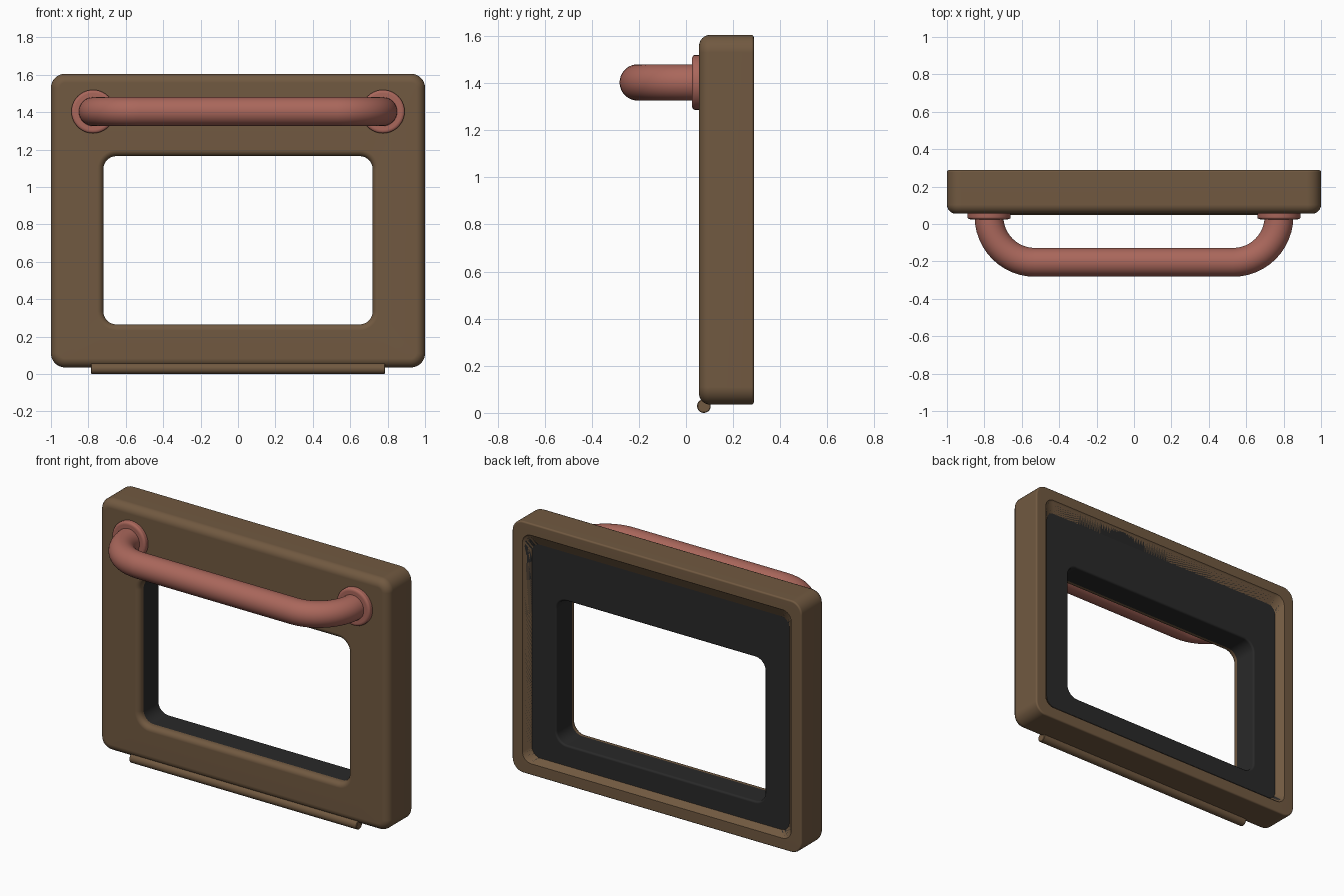
import bpy, bmesh, math
from mathutils import Vector

if "Cube" in bpy.data.objects:
    bpy.data.objects.remove(bpy.data.objects["Cube"])

def material(name, rgb):
    m = bpy.data.materials.new(name)
    m.diffuse_color = (*rgb, 1)
    m.use_nodes = True
    m.node_tree.nodes["Principled BSDF"].inputs["Base Color"].default_value = m.diffuse_color
    return m

BROWN = material("brown_enamel", (0.165, 0.10, 0.052))
RED = material("red_handle", (0.40, 0.135, 0.105))
DARK = material("dark_liner", (0.022, 0.022, 0.022))

def loft(name, loops, mat, ring=False):
    """Skin equal-length point loops; ring joins last to first, else ends are capped."""
    bm = bmesh.new()
    rows = [[bm.verts.new(p) for p in loop] for loop in loops]
    n = len(rows[0])
    pairs = list(zip(rows, rows[1:])) + ([(rows[-1], rows[0])] if ring else [])
    for a, b in pairs:
        for i in range(n):
            j = (i + 1) % n
            bm.faces.new((a[i], a[j], b[j], b[i]))
    if not ring:
        bm.faces.new(rows[0])
        bm.faces.new(rows[-1])
    bmesh.ops.recalc_face_normals(bm, faces=bm.faces)
    me = bpy.data.meshes.new(name)
    bm.to_mesh(me)
    bm.free()
    ob = bpy.data.objects.new(name, me)
    bpy.context.collection.objects.link(ob)
    me.materials.append(mat)
    bpy.ops.object.select_all(action='DESELECT')
    ob.select_set(True)
    bpy.context.view_layer.objects.active = ob
    bpy.ops.object.shade_smooth_by_angle(angle=math.radians(35))
    wn = ob.modifiers.new("even_shading", 'WEIGHTED_NORMAL')
    wn.keep_sharp = True
    return ob

def rounded_rect(hx, z0, z1, r, y, seg=8):
    pts = []
    for k, (cx, cz) in enumerate([(hx - r, z1 - r), (r - hx, z1 - r), (r - hx, z0 + r), (hx - r, z0 + r)]):
        for s in range(seg + 1):
            t = math.radians(90 * (k + s / seg))
            pts.append((cx + r * math.cos(t), y, cz + r * math.sin(t)))
    return pts

def outer(inset, y, r=None):
    return rounded_rect(1 - inset, 0.035 + inset, 1.605 - inset, r or 0.075 - inset, y)

def hole(grow, y):
    return rounded_rect(0.72 + grow, 0.265 - grow, 1.165 + grow, 0.07 + grow, y)

def arc(cu, cv, r, a0, a1, seg=6):
    for i in range(seg + 1):
        t = math.radians(a0 + (a1 - a0) * i / seg)
        yield cu + r * math.cos(t), cv + r * math.sin(t)

# Door frame: rim, sides, rounded front edge, front face and window lip
frame = [outer(0.08, 0.278, 0.055), outer(0.072, 0.288, 0.06)]
frame += [outer(u, v) for u, v in arc(0.01, 0.278, 0.01, 90, 180, 3)]
frame += [outer(u, v) for u, v in arc(0.048, 0.103, 0.048, 180, 270)]
frame += [hole(u, v) for u, v in arc(0.032, 0.087, 0.032, 270, 180)]
frame += [hole(0, 0.097)]
loft("door_frame", frame, BROWN, ring=True)

# Dark liner: window walls, recessed back panel and coved edge
liner = [hole(0, 0.097)]
liner += [hole(u, v) for u, v in arc(0.012, 0.238, 0.012, 180, 90, 3)]
liner += [outer(u, v, 0.055) for u, v in arc(0.108, 0.278, 0.028, 270, 180)]
loft("inner_liner", liner, DARK, ring=True)

def circle(c, r, u, v, seg=40):
    c, u, v = Vector(c), Vector(u), Vector(v)
    return [c + r * (math.cos(2 * math.pi * i / seg) * u + math.sin(2 * math.pi * i / seg) * v)
            for i in range(seg)]

# Handle: round bar with a swept bend at each end
HZ, R = 1.403, 0.245
path = [(-0.775, 0.06, 180)]
path += [(-0.53 + x, 0.04 + y, 180 + 7.5 * i) for i, (x, y) in enumerate(arc(0, 0, R, 180, 270, 12))]
path += [(0.53 + x, 0.04 + y, 270 + 7.5 * i) for i, (x, y) in enumerate(arc(0, 0, R, 270, 360, 12))]
path += [(0.775, 0.06, 360)]
loft("handle_bar", [circle((x, y, HZ), 0.077, (math.cos(math.radians(a)), math.sin(math.radians(a)), 0), (0, 0, 1))
                    for x, y, a in path], RED)

# Handle mounting discs
for side, label in ((-1, "left"), (1, "right")):
    prof = [(0.06, 0.116), (0.036, 0.116), (0.03, 0.113), (0.026, 0.106), (0.025, 0.098)]
    loft(label + "_handle_mount", [circle((side * 0.775, y, HZ), r, (1, 0, 0), (0, 0, 1)) for y, r in prof], RED)

# Hinge rod along the bottom edge
loft("hinge_rod", [circle((x, 0.076, 0.029), r, (0, 1, 0), (0, 0, 1))
                   for x, r in ((-0.785, 0.026), (-0.782, 0.029), (0.782, 0.029), (0.785, 0.026))], BROWN)
